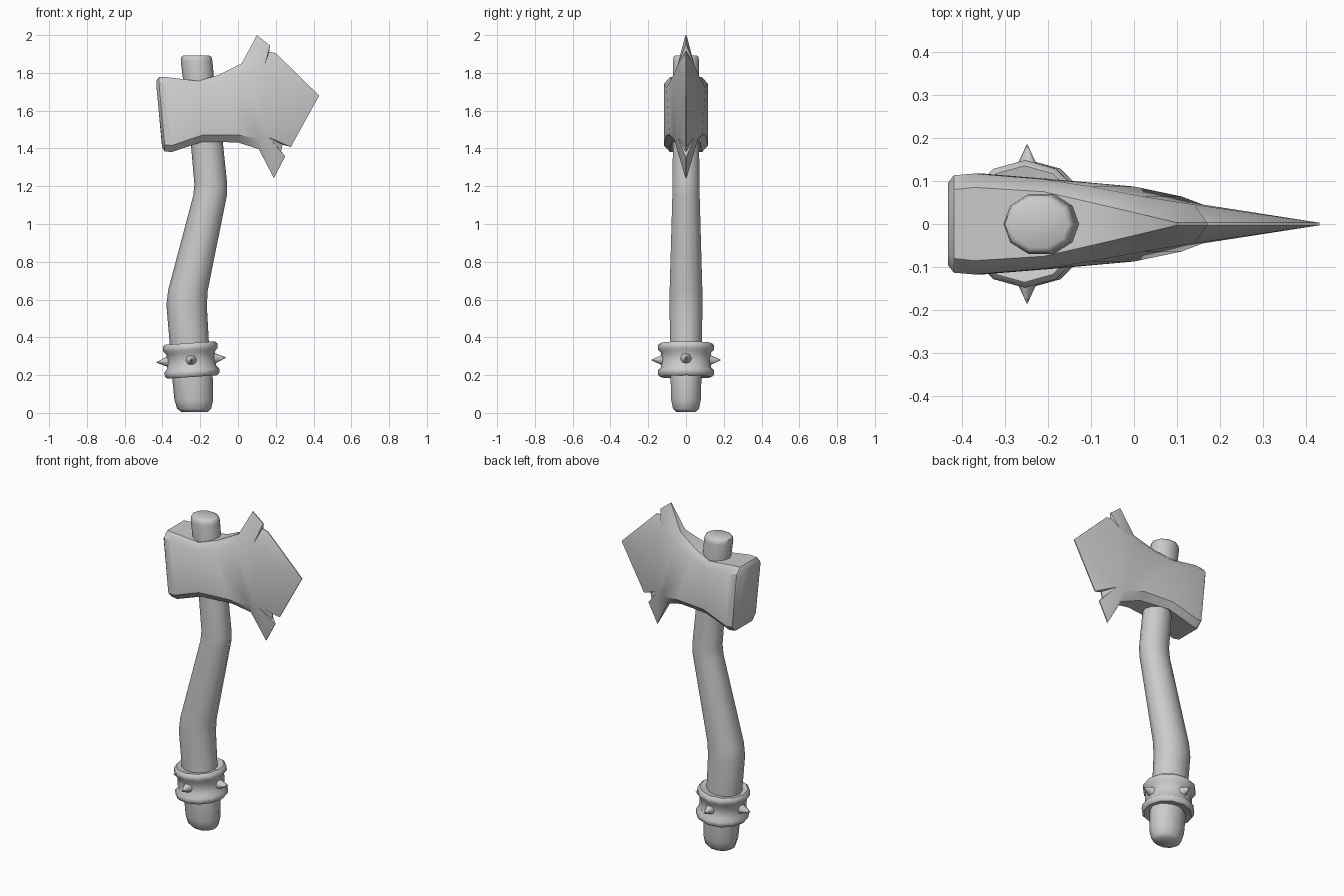
import bpy, bmesh
from math import sin, cos, pi, radians
from mathutils import Matrix, Vector

if "Cube" in bpy.data.objects:
    bpy.data.objects.remove(bpy.data.objects["Cube"])


def finish(name, bm, angle=40):
    bmesh.ops.recalc_face_normals(bm, faces=bm.faces)
    me = bpy.data.meshes.new(name)
    bm.to_mesh(me)
    bm.free()
    ob = bpy.data.objects.new(name, me)
    bpy.context.collection.objects.link(ob)
    bpy.ops.object.select_all(action='DESELECT')
    ob.select_set(True)
    bpy.context.view_layer.objects.active = ob
    bpy.ops.object.shade_smooth_by_angle(angle=radians(angle))
    return ob


def loft(bm, rings, n, closed=False):
    """Rings are (z, centre x, radius x, radius y)."""
    vs = [[bm.verts.new((cx + rx * cos(2 * pi * i / n), ry * sin(2 * pi * i / n), z))
           for i in range(n)] for z, cx, rx, ry in rings]
    pairs = list(zip(vs, vs[1:])) + ([(vs[-1], vs[0])] if closed else [])
    for a, b in pairs:
        for i in range(n):
            j = (i + 1) % n
            bm.faces.new((a[i], a[j], b[j], b[i]))
    if not closed:
        bm.faces.new(vs[0])
        bm.faces.new(vs[-1])


# Crooked handle
bm = bmesh.new()
loft(bm, [(.005, -.23, .07, .055), (.022, -.232, .09, .072), (.07, -.234, .103, .083),
          (.2, -.242, .108, .086), (.37, -.258, .104, .088), (.57, -.272, .107, .092),
          (.65, -.265, .105, .091), (1.15, -.148, .089, .076), (1.21, -.144, .087, .075),
          (1.43, -.165, .085, .073), (1.75, -.207, .082, .071),
          (1.86, -.219, .084, .073), (1.885, -.22, .08, .069), (1.892, -.22, .068, .058)], 10)
finish("handle", bm, 50)

# Grip band and its four spikes share one tilt
tilt = Matrix.Translation((-.248, 0, .28)) @ Matrix.Rotation(-.07, 4, 'Y')
bm = bmesh.new()
profile = [(.09, -.08), (.135, -.09), (.148, -.078), (.148, -.055), (.132, -.038),
           (.132, .038), (.148, .055), (.148, .078), (.135, .09), (.09, .08)]
loft(bm, [(z, 0, r * .98, r) for r, z in profile], 12, closed=True)
bm.transform(tilt)
finish("grip_band", bm, 50)

for k in range(4):
    bm = bmesh.new()
    bmesh.ops.create_cone(bm, cap_ends=True, segments=8, radius1=.031, radius2=.001, depth=.065)
    bm.transform(tilt @ Matrix.Rotation(k * pi / 2, 4, 'Z')
                 @ Matrix.Translation((.152, 0, 0)) @ Matrix.Rotation(pi / 2, 4, 'Y'))
    finish(f"band_spike_{k + 1}", bm, 60)

# Axe head: stations of (top x, top z, bottom x, bottom z, side thickness, rim thickness, rim height)
stations = [(-.432, 1.76, -.402, 1.405, .095, .065, .03),
            (-.418, 1.777, -.388, 1.384, .113, .08, .035),
            (-.37, 1.777, -.35, 1.381, .117, .085, .035),
            (-.21, 1.757, -.19, 1.435, .104, .075, .035),
            (-.10, 1.79, 0.0, 1.432, .087, .05, .04),
            (.02, 1.85, .11, 1.396, .064, .022, .055)]
# Cutting edge from the upper horn round to the lower horn, with a nick near each
upper = [(.10, 2.0), (.17, 1.945), (.165, 1.912), (.20, 1.905), (.43, 1.68)]
lower = [(.43, 1.68), (.28, 1.408), (.236, 1.42), (.228, 1.385), (.25, 1.358), (.19, 1.243)]

bm = bmesh.new()
sides = []
for s in (-1, 1):
    def V(x, z, y):
        return bm.verts.new((x, s * y, z))
    cols = [(V(tx, tz, e), V(tx, tz - d, h), V(bx, bz + d, h), V(bx, bz, e))
            for tx, tz, bx, bz, h, e, d in stations]
    for a, b in zip(cols, cols[1:]):
        for i in range(3):
            bm.faces.new((a[i], b[i], b[i + 1], a[i + 1]))
    # Blade faces fan out from two inner points on the cheek
    pt, pb = V(.14, 1.84, .045), V(.16, 1.46, .045)
    up = [V(x, z, .003) for x, z in upper]
    low = [up[-1]] + [V(x, z, .003) for x, z in lower[1:]]
    last = cols[-1]
    bm.faces.new((last[0], up[0], pt, last[1]))
    bm.faces.new((last[1], pt, pb, last[2]))
    bm.faces.new((last[2], pb, low[-1], last[3]))
    bm.faces.new((pt, up[-1], pb))
    for centre, edge in ((pt, up), (pb, low)):
        for a, b in zip(edge, edge[1:]):
            bm.faces.new((centre, a, b))
    rim = [c[0] for c in cols] + up + low[1:] + [c[3] for c in reversed(cols)]
    sides.append((rim, cols[0]))
(r0, c0), (r1, c1) = sides
for i in range(len(r0) - 1):
    bm.faces.new((r0[i], r0[i + 1], r1[i + 1], r1[i]))
bm.faces.new(list(c0) + list(reversed(c1)))
finish("axe_head", bm, 42)
